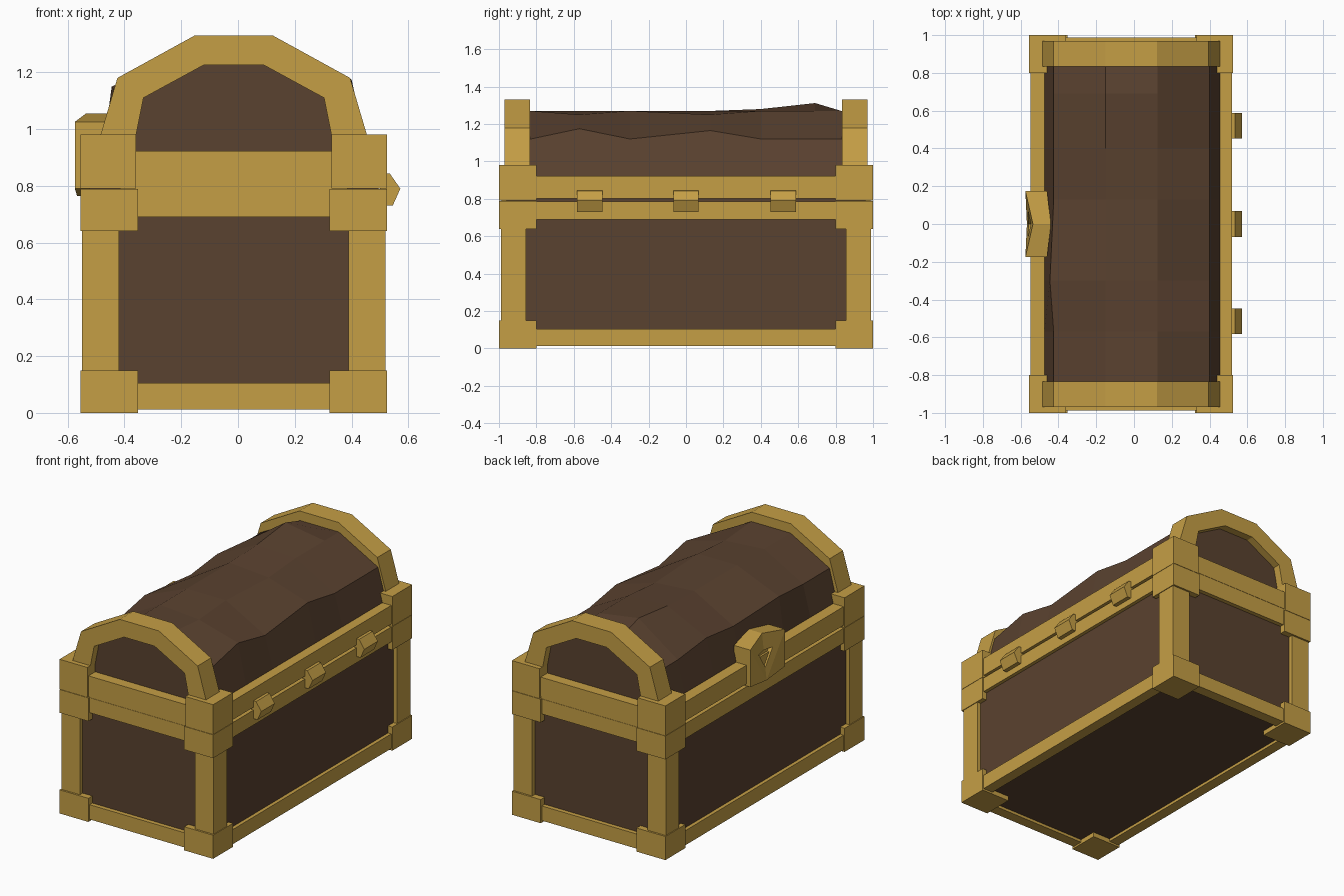
import bpy, bmesh

if "Cube" in bpy.data.objects:
    bpy.data.objects.remove(bpy.data.objects["Cube"])

CX = -0.015  # centre of the box in x


def material(name, rgb):
    m = bpy.data.materials.new(name)
    m.diffuse_color = (*rgb, 1)
    m.use_nodes = True
    m.node_tree.nodes["Principled BSDF"].inputs["Base Color"].default_value = m.diffuse_color
    return m


GOLD = material("gold trim", (0.56, 0.345, 0.06))
WOOD = material("dark wood", (0.102, 0.054, 0.029))


def add_object(name, bm, mat):
    bmesh.ops.recalc_face_normals(bm, faces=bm.faces)
    me = bpy.data.meshes.new(name)
    bm.to_mesh(me)
    bm.free()
    me.materials.append(mat)
    ob = bpy.data.objects.new(name, me)
    bpy.context.collection.objects.link(ob)
    return ob


def boxes(name, extents, mat):
    """One object made of boxes given as (x0, x1, y0, y1, z0, z1)."""
    bm = bmesh.new()
    for x0, x1, y0, y1, z0, z1 in extents:
        for v in bmesh.ops.create_cube(bm, size=1)["verts"]:
            v.co.x = (x0 + x1) / 2 + v.co.x * abs(x1 - x0)
            v.co.y = (y0 + y1) / 2 + v.co.y * abs(y1 - y0)
            v.co.z = (z0 + z1) / 2 + v.co.z * abs(z1 - z0)
    return add_object(name, bm, mat)


def loft(name, rings, mat):
    """Closed solid through a series of matching rings of points."""
    bm = bmesh.new()
    vs = [[bm.verts.new(p) for p in r] for r in rings]
    n = len(vs[0])
    for a, b in zip(vs, vs[1:]):
        for i in range(n):
            bm.faces.new((a[i], a[(i + 1) % n], b[(i + 1) % n], b[i]))
    bm.faces.new(vs[0])
    bm.faces.new(vs[-1])
    return add_object(name, bm, mat)


def four_corners(name, xo, xi, yo, yi, z0, z1):
    boxes(name, [(CX + s * xo, CX + s * xi, t * yo, t * yi, z0, z1)
                 for s in (-1, 1) for t in (-1, 1)], GOLD)


def rail_frame(name, depth, z0, z1):
    side = [(CX + s * 0.533, CX + s * (0.533 - depth), -0.9, 0.9, z0, z1) for s in (-1, 1)]
    end = [(CX - 0.45, CX + 0.45, t * 0.988, t * (0.988 - depth), z0, z1) for t in (-1, 1)]
    boxes(name, side + end, GOLD)


# Wooden body
boxes("body_panels", [(CX - 0.51, CX + 0.51, -0.96, 0.96, 0.03, 0.83)], WOOD)

# Gold frame: posts, corner blocks and rails
four_corners("corner_posts", 0.535, 0.405, 0.988, 0.855, 0.1, 0.7)
four_corners("bottom_corners", 0.54, 0.337, 1.0, 0.8, 0.0, 0.15)
four_corners("body_top_corners", 0.54, 0.337, 1.0, 0.8, 0.64, 0.788)
four_corners("lid_corners", 0.54, 0.345, 1.0, 0.8, 0.79, 0.98)
rail_frame("bottom_rails", 0.07, 0.012, 0.105)
rail_frame("body_top_rails", 0.1, 0.69, 0.785)
rail_frame("lid_rails", 0.12, 0.803, 0.922)
boxes("end_seam_fillers", [(CX - 0.4, CX + 0.4, t * 0.986, t * 0.9, 0.78, 0.81)
                           for t in (-1, 1)], GOLD)

# Arched end bands of the lid
outer = [(0.475, 0.96), (0.41, 1.18), (0.137, 1.33)]
inner = [(0.36, 0.9), (0.318, 1.11), (0.107, 1.225)]


def arch(half):
    return [(-x, z) for x, z in half] + [(x, z) for x, z in reversed(half)]


for t, label in ((-1, "front"), (1, "back")):
    o, i = arch(outer), arch(inner)
    rings = []
    for (ox, oz), (ix, iz) in zip(o, i):
        rings.append([(CX + ox, t * 0.97, oz), (CX + ox, t * 0.835, oz),
                      (CX + ix, t * 0.835, iz), (CX + ix, t * 0.97, iz)])
    loft(label + "_lid_arch", rings, GOLD)

# Rough-hewn barrel lid: (y, left x, left z, top left z, top right z, right z)
stations = [(-0.92, 0, 0, 0, 0, 0), (-0.83, 0, 0, 0, 0, 0),
            (-0.57, 0, 0, 0, -0.02, 0.055), (-0.3, -0.02, 0.03, 0, 0, 0),
            (0.13, 0, 0, 0, -0.02, 0.045), (0.4, 0, 0.03, 0.01, 0, 0),
            (0.69, 0, 0, 0.042, 0, 0), (0.83, 0, 0, 0, 0, 0), (0.92, 0, 0, 0, 0, 0)]
rings = []
for y, lx, lz, tl, tr, rz in stations:
    rings.append([(CX - 0.46, y, 0.82), (CX - 0.46, y, 0.925), (CX - 0.41 + lx, y, 1.12 + lz),
                  (CX - 0.135, y, 1.27 + tl), (CX + 0.14, y, 1.27 + tr),
                  (CX + 0.415, y, 1.12 + rz), (CX + 0.47, y, 0.925), (CX + 0.47, y, 0.82)])
loft("lid_wood", rings, WOOD)

# Hinges on the right side
hinge = [(0.5, 0.845), (0.535, 0.843), (0.572, 0.79), (0.545, 0.73), (0.5, 0.73)]
for k, y in enumerate((-0.515, 0, 0.52)):
    loft(f"hinge_{k + 1}", [[(x, y + d, z) for x, z in hinge] for d in (-0.068, 0.068)], GOLD)

# Lock plate on the left side, with a peaked top and a triangular keyhole
plate = [(-0.175, 0.79), (-0.175, 1.025), (0, 1.055), (0.175, 1.025), (0.175, 0.79), (0, 0.765)]
front = [(-0.535 if z > 1.03 else -0.575, y, z) for y, z in plate]
front[5] = (-0.567, 0, 0.765)
back = [(-0.44 if y == 0 else -0.46, y, z) for y, z in plate]
lock = loft("lock_plate", [front, back], GOLD)
bm = bmesh.new()
bm.from_mesh(lock.data)
bmesh.ops.triangulate(bm, faces=[f for f in bm.faces if len(f.verts) > 4])
bm.to_mesh(lock.data)
bm.free()

key = [(0.07, 0.95), (-0.07, 0.95), (0, 0.845)]
cutter = loft("keyhole_cutter", [[(x, y, z) for y, z in key] for x in (-0.65, -0.535)], GOLD)
cutter.hide_render = True
cutter.hide_viewport = True
cut = lock.modifiers.new("keyhole", "BOOLEAN")
cut.operation = "DIFFERENCE"
cut.solver = "EXACT"
cut.object = cutter
